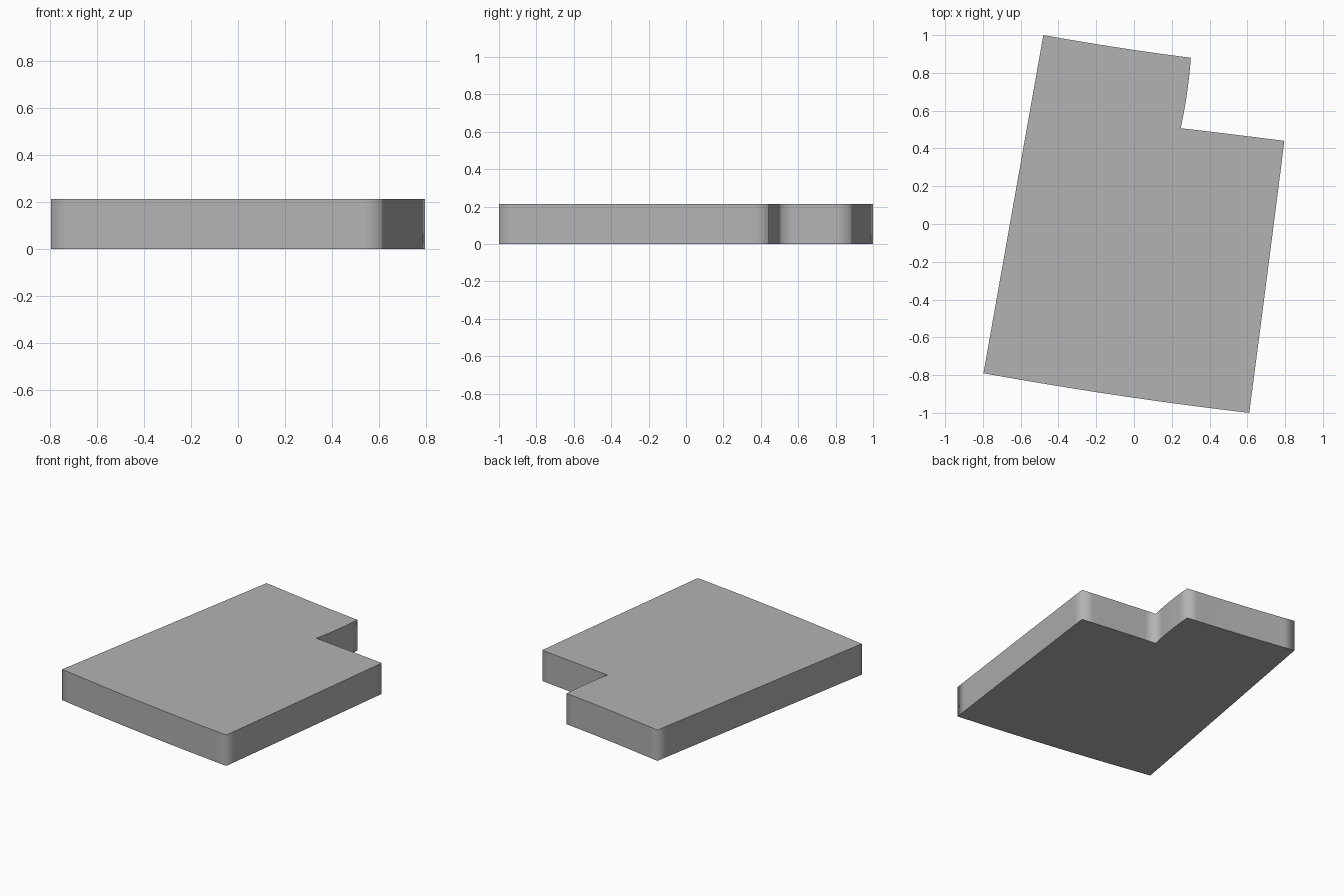
import bpy, bmesh
from mathutils import Vector

if "Cube" in bpy.data.objects:
    bpy.data.objects.remove(bpy.data.objects["Cube"])

HEIGHT = 0.214
STEP = 0.075  # spacing of outline points

# Counter-clockwise corners, each with the sag of the edge that follows
# (positive sag bows to the right of travel, i.e. outwards)
corners = [
    ((-0.797, -0.79), 0.011),   # front edge
    ((0.61, -1.0), 0.001),      # right edge
    ((0.796, 0.44), 0.001),     # notch ledge
    ((0.247, 0.507), 0.007),    # notch side
    ((0.301, 0.88), -0.005),    # back edge
    ((-0.48, 1.0), 0.0),        # left edge
]


def bowed_outline(corners):
    points = []
    for i, (start, sag) in enumerate(corners):
        a, b = Vector(start), Vector(corners[(i + 1) % len(corners)][0])
        d = b - a
        out = Vector((d.y, -d.x)).normalized()
        n = max(2, round(d.length / STEP))
        for k in range(n):
            t = k / n
            points.append(a + d * t + out * sag * 4 * t * (1 - t))
    return points


# Extrude the outline into a slab
bm = bmesh.new()
base = bm.faces.new([bm.verts.new((p.x, p.y, 0)) for p in bowed_outline(corners)])
result = bmesh.ops.extrude_face_region(bm, geom=[base], use_keep_orig=True)
for v in result["geom"]:
    if isinstance(v, bmesh.types.BMVert):
        v.co.z = HEIGHT
bmesh.ops.recalc_face_normals(bm, faces=bm.faces)

# Smooth walls, flat top and bottom with crisp rims
for f in bm.faces:
    f.smooth = abs(f.normal.z) < 0.5
for e in bm.edges:
    e.smooth = abs(e.verts[0].co.z - e.verts[1].co.z) > 0.1

mesh = bpy.data.meshes.new("notched_slab")
bm.to_mesh(mesh)
bm.free()
slab = bpy.data.objects.new("notched_slab", mesh)
bpy.context.collection.objects.link(slab)

# Mid grey colour
grey = bpy.data.materials.new("mid_grey")
grey.diffuse_color = (0.45, 0.45, 0.45, 1)
grey.use_nodes = True
grey.node_tree.nodes["Principled BSDF"].inputs["Base Color"].default_value = grey.diffuse_color
mesh.materials.append(grey)
